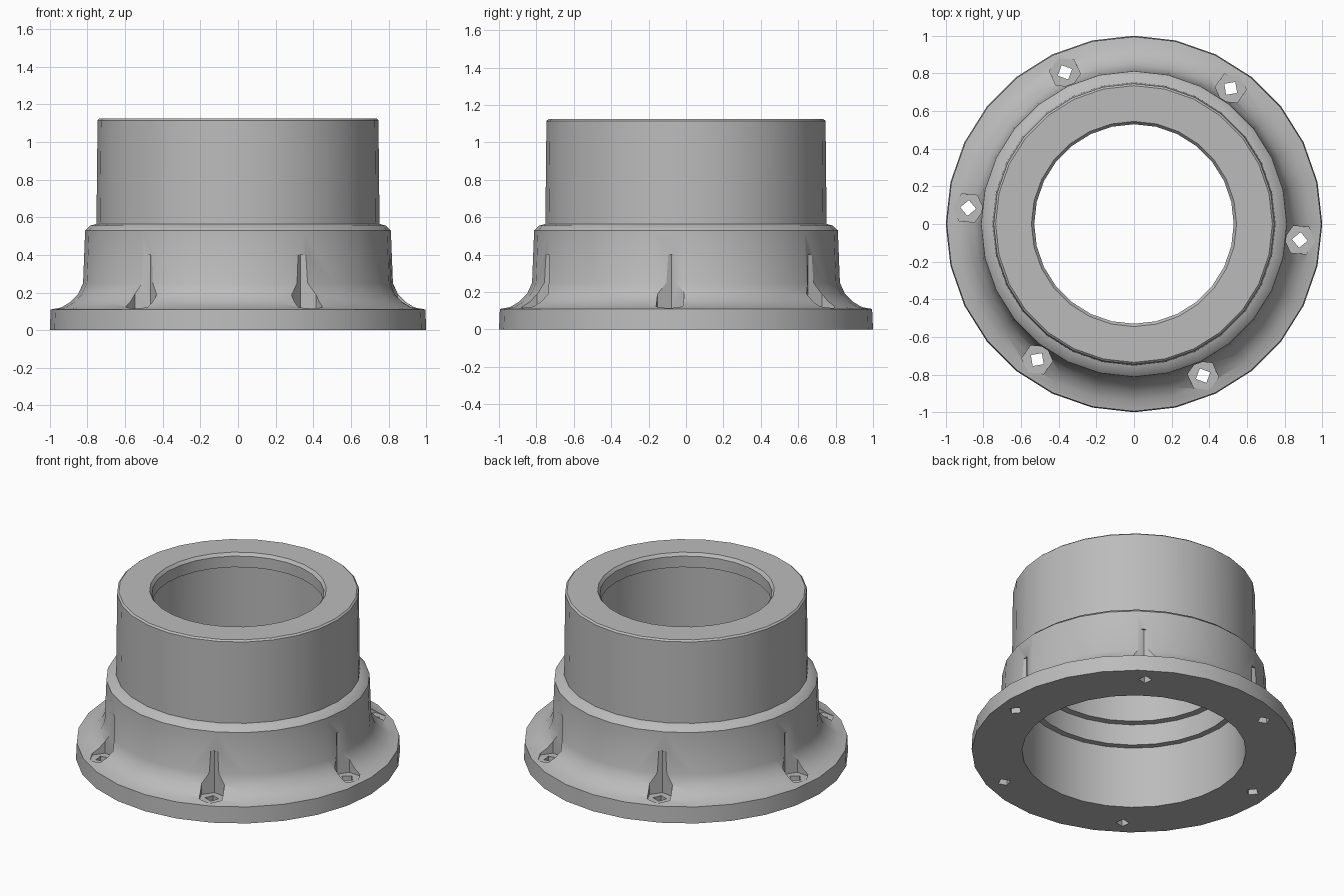
import bpy, bmesh, math

cube = bpy.data.objects.get("Cube")
if cube:
    bpy.data.objects.remove(cube, do_unlink=True)

SIDES = 28
BOLT_RADIUS = 0.885
BOLT_START = math.radians(-5.5)

grey = bpy.data.materials.new("plain grey")
grey.use_nodes = True
grey.diffuse_color = (0.5, 0.5, 0.5, 1)
grey.node_tree.nodes["Principled BSDF"].inputs["Base Color"].default_value = (0.5, 0.5, 0.5, 1)


def add_object(name, bm):
    bmesh.ops.recalc_face_normals(bm, faces=bm.faces)
    mesh = bpy.data.meshes.new(name)
    bm.to_mesh(mesh)
    bm.free()
    mesh.materials.append(grey)
    obj = bpy.data.objects.new(name, mesh)
    bpy.context.collection.objects.link(obj)
    return obj


def lathe(name, profile):
    """Turn a closed (radius, height) profile around z."""
    bm = bmesh.new()
    rings = []
    for i in range(SIDES):
        a = math.tau * i / SIDES
        rings.append([bm.verts.new((r * math.cos(a), r * math.sin(a), z)) for r, z in profile])
    n = len(profile)
    for i in range(SIDES):
        here, there = rings[i], rings[(i + 1) % SIDES]
        for j in range(n):
            k = (j + 1) % n
            bm.faces.new((here[j], there[j], there[k], here[k]))
    return add_object(name, bm)


def bolt_cutters(name, sides, radius, bottom, top):
    """A ring of six upright prisms at the bolt positions."""
    bm = bmesh.new()
    for i in range(6):
        a = BOLT_START + i * math.tau / 6
        x, y = BOLT_RADIUS * math.cos(a), BOLT_RADIUS * math.sin(a)
        rings = []
        for z in (bottom, top):
            rings.append([bm.verts.new((x + radius * math.cos(a + math.tau * j / sides),
                                        y + radius * math.sin(a + math.tau * j / sides), z))
                          for j in range(sides)])
        low, high = rings
        bm.faces.new(low)
        bm.faces.new(high)
        for j in range(sides):
            k = (j + 1) % sides
            bm.faces.new((low[j], low[k], high[k], high[j]))
    return add_object(name, bm)


# Flange, fillet, shoulder and neck outside; stepped bore and top lip inside
outside = [(1.0, 0), (0.995, 0.11), (0.94, 0.12), (0.89, 0.15), (0.85, 0.19),
           (0.823, 0.25), (0.812, 0.53), (0.785, 0.555), (0.752, 0.565),
           (0.746, 1.115), (0.735, 1.125)]
inside = [(0.545, 1.125), (0.53, 1.105), (0.53, 1.03), (0.595, 1.03),
          (0.60, 0.56), (0.645, 0.56), (0.65, 0.42), (0.69, 0.42), (0.69, 0)]
body = lathe("flanged_collar", outside + inside)

# Hexagonal bolt pockets and square through holes
cutters = [bolt_cutters("bolt_pocket_cutter", 6, 0.083, 0.112, 0.4),
           bolt_cutters("bolt_hole_cutter", 4, 0.042, -0.1, 0.3)]
bpy.context.view_layer.objects.active = body
body.select_set(True)
for cutter in cutters:
    cut = body.modifiers.new(cutter.name, "BOOLEAN")
    cut.operation = "DIFFERENCE"
    cut.solver = "EXACT"
    cut.object = cutter
    bpy.ops.object.modifier_apply(modifier=cut.name)
    bpy.data.objects.remove(cutter, do_unlink=True)

bpy.ops.object.select_all(action="DESELECT")
body.select_set(True)
bpy.ops.object.shade_smooth_by_angle(angle=math.radians(30))
